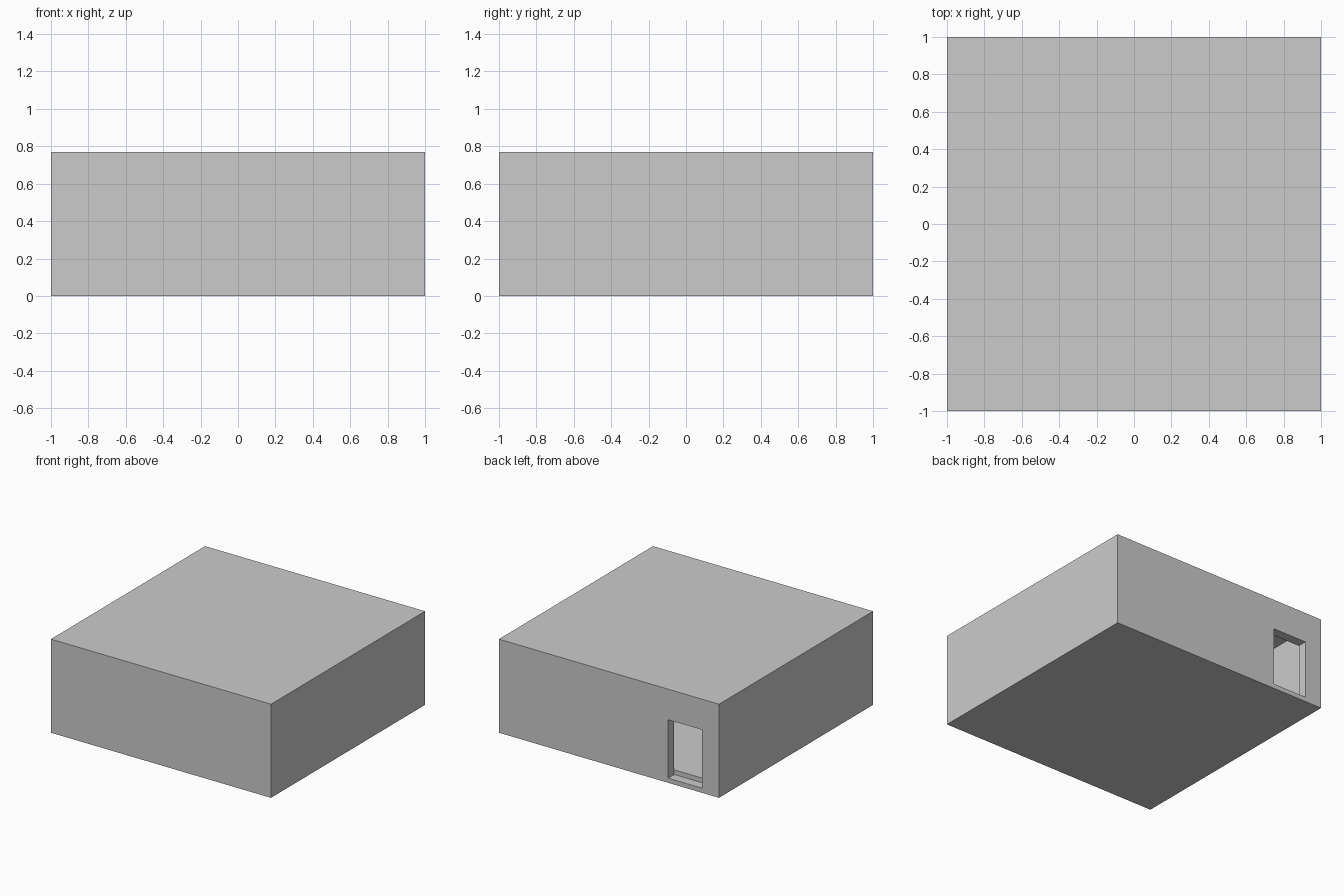
import bpy

if "Cube" in bpy.data.objects:
    bpy.data.objects.remove(bpy.data.objects["Cube"])

U = 2 / 26          # wall thickness; the whole room is 26 x 26 x 10 of these
H = 10 * U


def box(name, lo, hi):
    """Axis-aligned box between two corners."""
    bpy.ops.mesh.primitive_cube_add(size=1, location=[(a + b) / 2 for a, b in zip(lo, hi)])
    ob = bpy.context.object
    ob.name = name
    ob.scale = [b - a for a, b in zip(lo, hi)]
    bpy.ops.object.transform_apply(location=True, rotation=False, scale=True)
    return ob


def carve(target, cutter):
    """Subtract the cutter from the target and remove it."""
    cutter.hide_render = True
    mod = target.modifiers.new("carve", 'BOOLEAN')
    mod.operation = 'DIFFERENCE'
    mod.solver = 'EXACT'
    mod.object = cutter
    bpy.context.view_layer.objects.active = target
    bpy.ops.object.modifier_apply(modifier=mod.name)
    bpy.data.objects.remove(cutter, do_unlink=True)


# Outer shell of the room
room = box("room_shell", (-1, -1, 0), (1, 1, H))

# Hollow interior, one wall thickness in on every side
carve(room, box("interior_cutter", (-1 + U, -1 + U, U), (1 - U, 1 - U, H - U)))

# Doorway through the back wall near the left corner, its sill half a step below the floor
carve(room, box("doorway_cutter", (-11 * U, 1 - U - 0.001, 0.5 * U), (-7 * U, 1.1, 0.518)))
